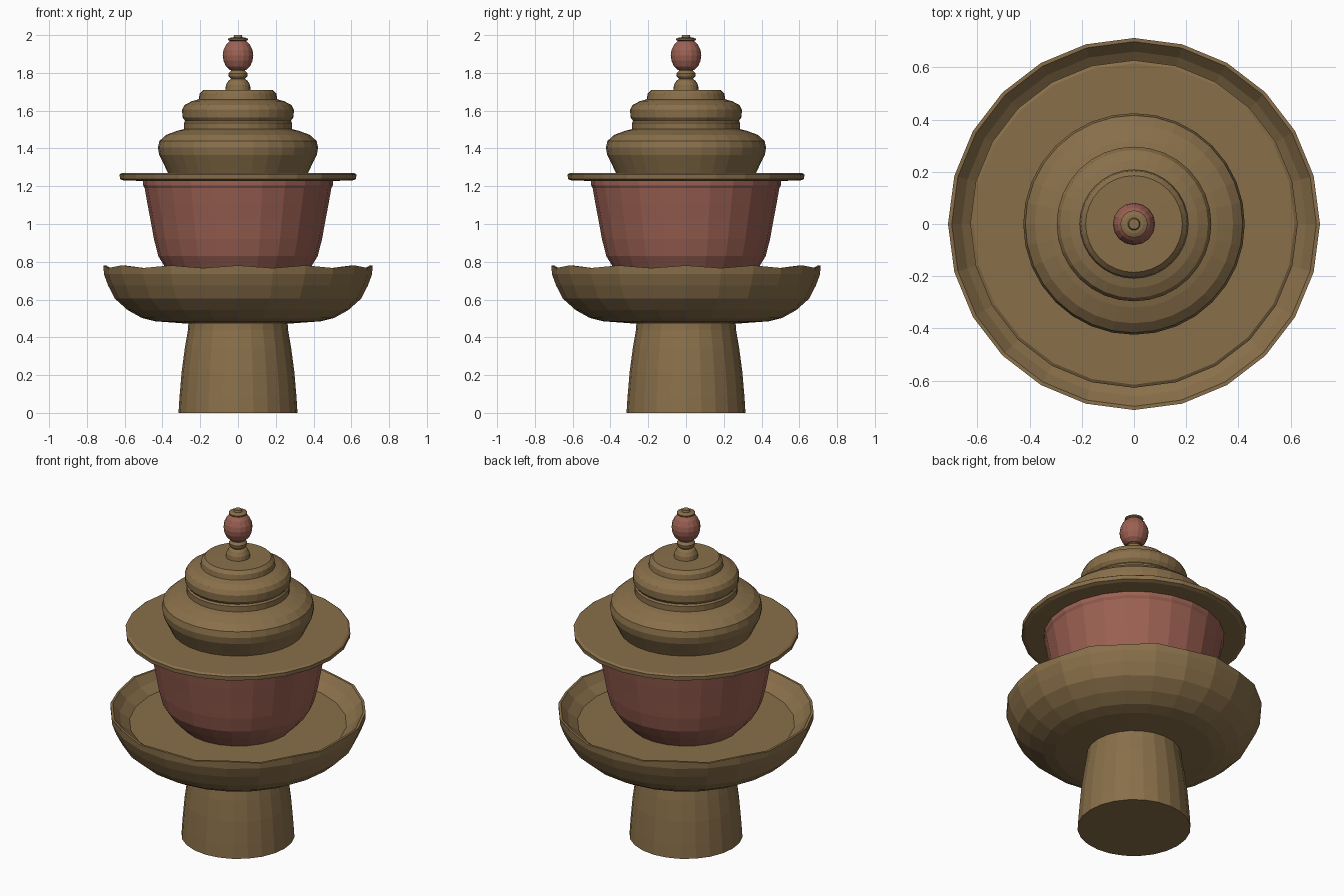
import bpy, bmesh, math


def material(name, rgb):
    m = bpy.data.materials.new(name)
    m.diffuse_color = (*rgb, 1)
    return m


BRONZE = material("bronze brown", (0.25, 0.16, 0.068))
CLAY = material("clay red", (0.33, 0.118, 0.085))


def lathe(name, profile, mat, sides, wave=None):
    """Spin an (r, z) profile, listed from bottom to top, and cap open ends.
    wave = (z threshold, height, lobes) gives a scalloped rim."""
    bm = bmesh.new()
    rings = []
    for r, z in profile:
        ring = []
        for i in range(sides):
            a = 2 * math.pi * i / sides
            dz = 0
            if wave and z > wave[0]:
                dz = wave[1] * math.cos(wave[2] * a)
            ring.append(bm.verts.new((r * math.cos(a), r * math.sin(a), z + dz)))
        rings.append(ring)
    for lo, hi in zip(rings, rings[1:]):
        for i in range(sides):
            j = (i + 1) % sides
            bm.faces.new((lo[i], lo[j], hi[j], hi[i]))
    bm.faces.new(rings[0][::-1])
    bm.faces.new(rings[-1])
    me = bpy.data.meshes.new(name)
    bm.to_mesh(me)
    bm.free()
    me.materials.append(mat)
    ob = bpy.data.objects.new(name, me)
    bpy.context.collection.objects.link(ob)
    return ob


# Tapered foot
lathe("pedestal", [(0.315, 0), (0.31, 0.08), (0.298, 0.22), (0.282, 0.34),
                   (0.265, 0.44), (0.262, 0.485)], BRONZE, 24)

# Wide dish with a gently scalloped rim and a raised flat floor
lathe("saucer", [(0.26, 0.472), (0.44, 0.485), (0.51, 0.503), (0.585, 0.545),
                 (0.652, 0.605), (0.688, 0.675), (0.71, 0.735), (0.712, 0.774),
                 (0.698, 0.774), (0.66, 0.73), (0.605, 0.69)],
      BRONZE, 24, wave=(0.77, 0.007, 12))

# Red bowl
lathe("bowl", [(0.30, 0.68), (0.34, 0.72), (0.385, 0.77), (0.422, 0.83),
               (0.445, 0.92), (0.463, 1.02), (0.482, 1.12), (0.494, 1.19),
               (0.503, 1.205), (0.503, 1.24)], CLAY, 24)

# Flat brim
lathe("brim", [(0.48, 1.228), (0.605, 1.23), (0.625, 1.238), (0.627, 1.262),
               (0.615, 1.27), (0.36, 1.27)], BRONZE, 24)

# Stepped lid
lathe("lid", [(0.368, 1.265), (0.38, 1.29), (0.417, 1.365), (0.424, 1.405),
              (0.416, 1.44), (0.38, 1.472), (0.32, 1.494), (0.287, 1.502),
              (0.287, 1.535), (0.279, 1.545), (0.294, 1.565), (0.296, 1.605),
              (0.283, 1.63), (0.245, 1.65), (0.208, 1.66), (0.203, 1.69),
              (0.185, 1.709), (0.06, 1.71)], BRONZE, 32)

# Finial: stem, red bead and cap
lathe("finial_stem", [(0.068, 1.705), (0.064, 1.735), (0.052, 1.757),
                      (0.037, 1.768), (0.049, 1.782), (0.051, 1.797),
                      (0.037, 1.812), (0.037, 1.83)], BRONZE, 20)
lathe("finial_bead", [(0.042, 1.815), (0.064, 1.835), (0.077, 1.865),
                      (0.081, 1.893), (0.077, 1.92), (0.063, 1.95),
                      (0.042, 1.972)], CLAY, 16)
lathe("finial_cap", [(0.042, 1.968), (0.052, 1.974), (0.052, 1.981),
                     (0.036, 1.987), (0.024, 1.988), (0.02, 2.0)], BRONZE, 16)
